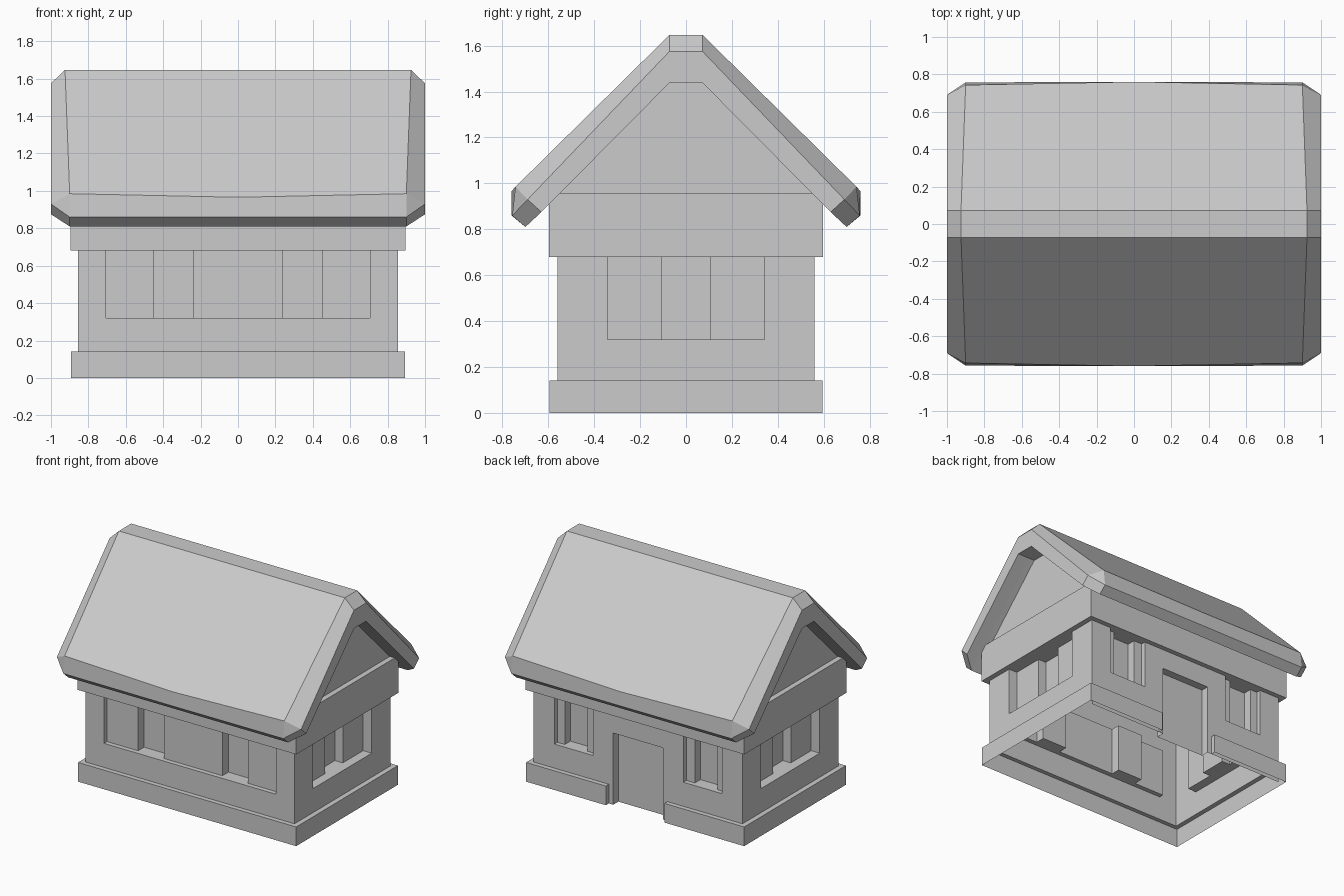
import bpy, bmesh
from math import radians
from mathutils import Matrix, Vector

if "Cube" in bpy.data.objects:
    bpy.data.objects.remove(bpy.data.objects["Cube"])


def finish(name, bm, recalc=False):
    bmesh.ops.remove_doubles(bm, verts=bm.verts, dist=0.0005)
    if recalc:
        bmesh.ops.recalc_face_normals(bm, faces=bm.faces)
    me = bpy.data.meshes.new(name)
    bm.to_mesh(me)
    bm.free()
    ob = bpy.data.objects.new(name, me)
    bpy.context.collection.objects.link(ob)
    return ob


def quad(bm, pts):
    pts = [Vector(p) for p in pts]
    return bm.faces.new([bm.verts.new(p) for p in pts])


# Wall sheet with stepped recesses; panels are (u0, u1, z0, z1, depth), later ones win
def wall(name, half, dist, z0, angle, panels):
    panels = [(-half, half, z0, 0.9, 0.0)] + panels
    us = sorted({u for p in panels for u in p[:2]})
    zs = sorted({z for p in panels for z in p[2:4]})

    def y(i, k):
        u, z = (us[i] + us[i + 1]) / 2, (zs[k] + zs[k + 1]) / 2
        return -dist + [p[4] for p in panels if p[0] < u < p[1] and p[2] < z < p[3]][-1]

    bm = bmesh.new()
    for i in range(len(us) - 1):
        for k in range(len(zs) - 1):
            a, b, c, d, f = us[i], us[i + 1], zs[k], zs[k + 1], y(i, k)
            quad(bm, [(a, f, c), (b, f, c), (b, f, d), (a, f, d)])
            if i:
                e = y(i - 1, k)
                if abs(e - f) > 1e-6:
                    quad(bm, [(a, e, c), (a, f, c), (a, f, d), (a, e, d)])
            if k:
                e = y(i, k - 1)
                if abs(e - f) > 1e-6:
                    quad(bm, [(a, e, c), (b, e, c), (b, f, c), (a, f, c)])
    bm.transform(Matrix.Rotation(radians(angle), 4, 'Z'))
    return finish(name, bm)


S, T = 0.32, 0.68  # window sill and head heights
wall("front_wall", 0.855, 0.56, 0.14, 0, [
    (-0.705, 0.705, S, T, 0.035),
    (-0.45, -0.24, S, T, 0.105), (0.24, 0.45, S, T, 0.105)])
wall("back_wall", 0.855, 0.56, 0.0, 180, [
    (-0.685, -0.37, S, T, 0.035), (-0.625, -0.44, S, T, 0.1),
    (0.37, 0.685, S, T, 0.035), (0.44, 0.625, S, T, 0.1),
    (-0.204, 0.204, 0.0, 0.53, 0.06)])
for side, angle in (("right", 90), ("left", -90)):
    wall(side + "_wall", 0.56, 0.855, 0.14, angle, [
        (-0.343, 0.343, S, T, 0.07), (-0.105, 0.105, S, T, 0.135)])

# Gable ends under the roof
bm = bmesh.new()
for s in (1, -1):
    quad(bm, [(s * 0.855, s * y, z) for y, z in
              ((-0.56, 0.9), (0.56, 0.9), (0.56, 0.95), (0.07, 1.44), (-0.07, 1.44), (-0.56, 0.95))])
finish("gables", bm)

# Plinth shell, open at the bottom and broken at the door
bm = bmesh.new()
outer = [(0.24, 0.595), (0.893, 0.595), (0.893, -0.595), (-0.893, -0.595), (-0.893, 0.595), (-0.24, 0.595)]
inner = [(0.24, 0.56), (0.855, 0.56), (0.855, -0.56), (-0.855, -0.56), (-0.855, 0.56), (-0.24, 0.56)]
H = 0.142
for i in range(5):
    a, b, c, d = outer[i], outer[i + 1], inner[i + 1], inner[i]
    quad(bm, [(*b, 0), (*a, 0), (*a, H), (*b, H)])
    quad(bm, [(*b, H), (*a, H), (*d, H), (*c, H)])
for i, flip in ((0, 1), (5, -1)):
    o, n = outer[i], inner[i]
    quad(bm, [(*o, 0), (*n, 0), (*n, H), (*o, H)][::flip])
finish("plinth", bm)

# Band beam around the wall heads, clipped below the roof slope
bm = bmesh.new()
X, Y, x, y = 0.895, 0.597, 0.855, 0.56
for s in (1, -1):
    quad(bm, [(-s * X, -s * Y, T), (s * X, -s * Y, T), (s * X, -s * Y, 0.91), (-s * X, -s * Y, 0.91)])
    quad(bm, [(s * X, s * v, z) for v, z in
              ((-Y, T), (Y, T), (Y, 0.91), (0.555, 0.955), (-0.555, 0.955), (-Y, 0.91))])
    quad(bm, [(s * X, -s * Y, T), (-s * X, -s * Y, T), (-s * x, -s * y, T), (s * x, -s * y, T)])
    quad(bm, [(s * X, s * Y, T), (s * X, -s * Y, T), (s * x, -s * y, T), (s * x, s * y, T)])
    quad(bm, [(s * X, -s * 0.555, 0.955), (s * X, s * 0.555, 0.955),
              (s * x, s * 0.555, 0.955), (s * x, -s * 0.555, 0.955)])
finish("band_beam", bm)

# Roof: half sections (x, y, z) from ridge round the eave to the soffit, lofted along x
end = [(1, 0.072, 1.575), (1, 0.69, 0.93), (1, 0.69, 0.93), (1, 0.63, 0.875), (1, 0.07, 1.44)]
near = [(0.925, 0.072, 1.647), (0.9, 0.743, 0.985), (0.9, 0.757, 0.86), (0.9, 0.7, 0.81), (0.9, 0.07, 1.44)]
mid = [(0, 0.072, 1.647), (0, 0.76, 0.966), (0, 0.76, 0.86), (0, 0.7, 0.81), (0, 0.07, 1.44)]
bm = bmesh.new()
rings = []
for sx, half in ((-1, end), (-1, near), (1, mid), (1, near), (1, end)):
    pts = [(sx * a, b, c) for a, b, c in half] + [(sx * a, -b, c) for a, b, c in half[::-1]]
    rings.append([bm.verts.new(p) for p in pts])
for r, q in zip(rings, rings[1:]):
    for i in range(10):
        j = (i + 1) % 10
        bm.faces.new((r[i], r[j], q[j], q[i]))
for r in (rings[0], rings[-1]):
    for i, j, k, l in ((0, 1, 3, 4), (0, 4, 5, 9), (9, 5, 6, 8)):
        bm.faces.new((r[i], r[j], r[k], r[l]))
finish("roof", bm, recalc=True)
